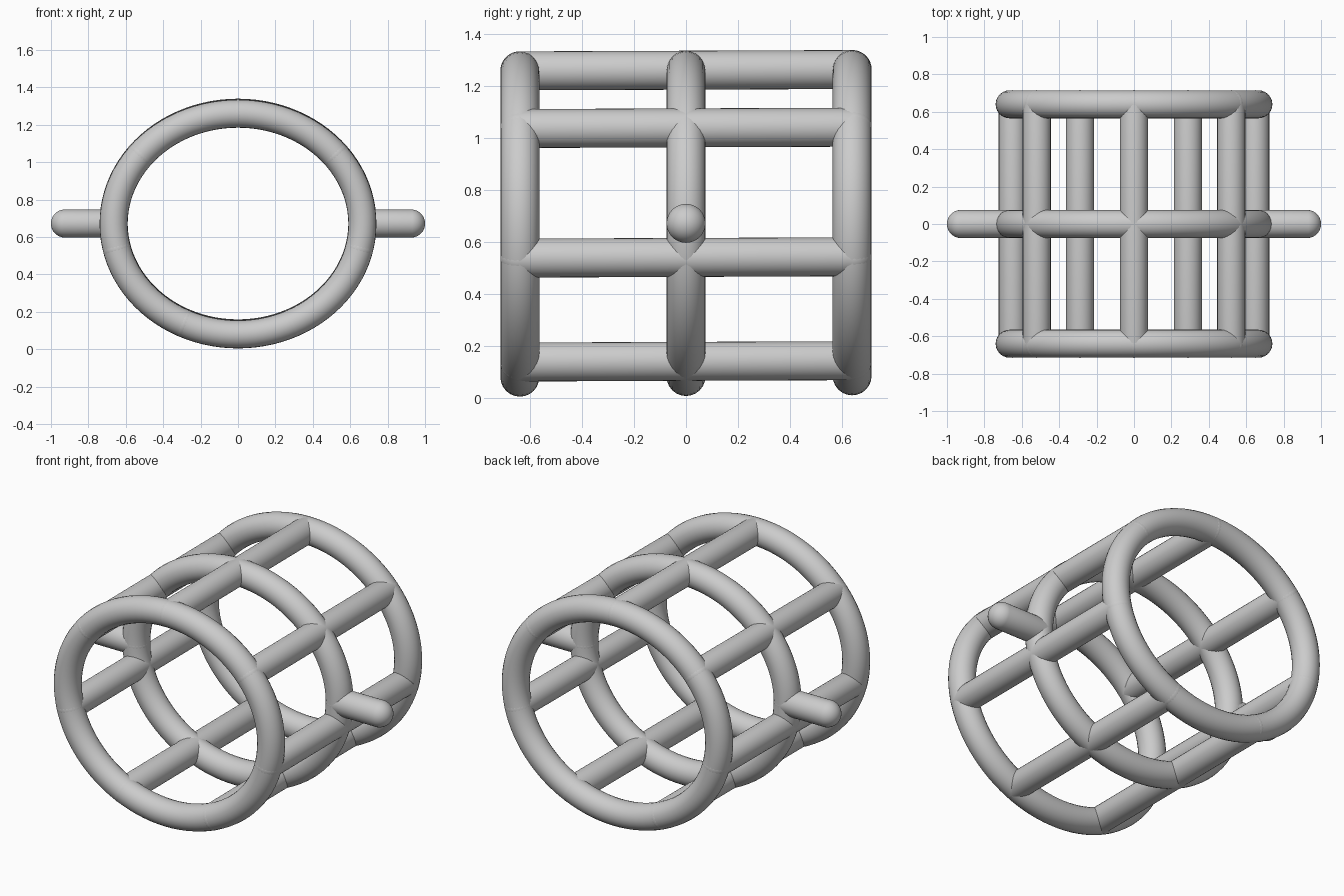
import bpy, bmesh
from math import sin, cos, pi, radians
from mathutils import Matrix, Vector

cube = bpy.data.objects.get("Cube")
if cube:
    bpy.data.objects.remove(cube, do_unlink=True)

TUBE = 0.075           # radius shared by every tube
RX, RZ = 0.665, 0.59   # centre line of the oval rings
MID = 0.672            # height of the cage axis
HALF = 0.64            # end rings sit at +-HALF along y
BARS = 7

grey = bpy.data.materials.new("grey")
grey.use_nodes = True
colour = (0.6, 0.6, 0.6, 1)
grey.diffuse_color = colour
grey.node_tree.nodes["Principled BSDF"].inputs["Base Color"].default_value = colour


def oval(angle, y):
    """Point on the oval cage, measured from the top, rising slightly to the back."""
    return Vector((RX * sin(angle), y, MID + RZ * cos(angle) + 0.004 * y))


def finish(name, bm):
    bmesh.ops.recalc_face_normals(bm, faces=bm.faces[:])
    for face in bm.faces:
        face.smooth = True
    mesh = bpy.data.meshes.new(name)
    bm.to_mesh(mesh)
    bm.free()
    mesh.materials.append(grey)
    bpy.context.collection.objects.link(bpy.data.objects.new(name, mesh))


def ring(name, y, steps=96, sides=24):
    """Round tube of constant radius swept around the oval."""
    bm = bmesh.new()
    loops = []
    for i in range(steps):
        a = 2 * pi * i / steps
        out = Vector((RZ * sin(a), 0, RX * cos(a))).normalized()
        loops.append([bm.verts.new(oval(a, y) + TUBE * (
            out * cos(2 * pi * j / sides) + Vector((0, sin(2 * pi * j / sides), 0))))
            for j in range(sides)])
    for i in range(steps):
        p, q = loops[i], loops[(i + 1) % steps]
        for j in range(sides):
            k = (j + 1) % sides
            bm.faces.new((p[j], p[k], q[k], q[j]))
    finish(name, bm)


def capsule(name, start, end):
    """Round-ended rod: a sphere pulled apart between two points."""
    bm = bmesh.new()
    rings = 17
    bmesh.ops.create_uvsphere(bm, u_segments=32, v_segments=rings,
                              radius=TUBE / cos(pi / rings / 2))
    turn = (end - start).to_track_quat('Z', 'Y')
    for v in bm.verts:
        v.co = turn @ v.co + (end if v.co.z > 0 else start)
    finish(name, bm)


# Three oval rings
for name, y in (("front_ring", -HALF), ("middle_ring", 0), ("back_ring", HALF)):
    ring(name, y)

# Long bars evenly spaced around the rings
for i in range(BARS):
    a = 2 * pi * i / BARS
    capsule(f"long_bar_{i + 1}", oval(a, -HALF), oval(a, HALF))

# Side pegs on the middle ring
for name, s in (("left_peg", 1), ("right_peg", -1)):
    capsule(name, Vector((s * RX, 0, MID)), Vector((s * (1 - TUBE), 0, MID)))
